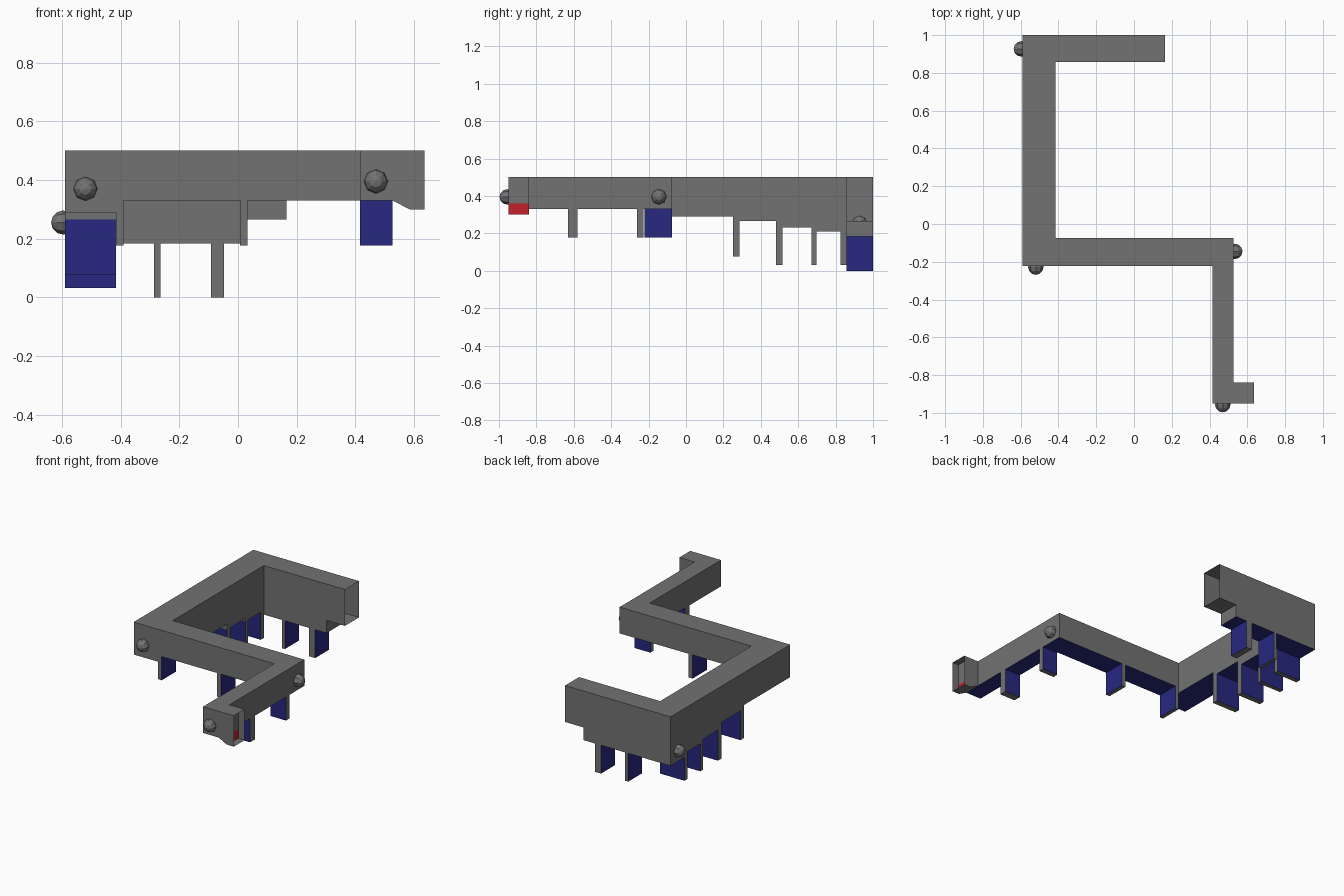
import bpy, bmesh, math
from mathutils import Vector, Matrix

if "Cube" in bpy.data.objects:
    bpy.data.objects.remove(bpy.data.objects["Cube"])

TOP = 0.5


def material(name, rgb):
    m = bpy.data.materials.new(name)
    m.diffuse_color = (*rgb, 1)
    m.use_nodes = True
    m.node_tree.nodes["Principled BSDF"].inputs["Base Color"].default_value = m.diffuse_color
    return m


GREY = material("grey_metal", (0.17, 0.17, 0.17))
BLUE = material("dark_blue", (0.021, 0.021, 0.22))
RED = material("red", (0.55, 0.015, 0.025))


def finish(bm, name, mats):
    me = bpy.data.meshes.new(name)
    bm.to_mesh(me)
    bm.free()
    for m in mats:
        me.materials.append(m)
    ob = bpy.data.objects.new(name, me)
    bpy.context.collection.objects.link(ob)
    return ob


def quad(bm, pts, outward, mat=0):
    """Add a face wound so that its normal points outward."""
    f = bm.faces.new([bm.verts.new(p) for p in pts])
    f.normal_update()
    if f.normal.dot(Vector(outward)) < 0:
        f.normal_flip()
    f.material_index = mat


def section(bm, x0, x1, y0, y1, z, floor=1, **walls):
    """Roof, floor and side walls. N/S/E/W = wall top height, 0 leaves it open."""
    for h, n, m in ((TOP, 1, 0), (z, -1, floor)):
        quad(bm, [(x0, y0, h), (x1, y0, h), (x1, y1, h), (x0, y1, h)], (0, 0, n), m)
    sides = {"N": ((x0, y1), (x1, y1), (0, 1, 0)), "S": ((x0, y0), (x1, y0), (0, -1, 0)),
             "E": ((x1, y0), (x1, y1), (1, 0, 0)), "W": ((x0, y0), (x0, y1), (-1, 0, 0))}
    for key, (a, b, n) in sides.items():
        h = walls.get(key, TOP)
        if h > z:
            quad(bm, [(*a, z), (*b, z), (*b, h), (*a, h)], n)


# zigzag duct with a stepped underside
L0, L1 = -0.59, -0.415      # long run in x
R0, R1 = 0.415, 0.527       # short run in x
C0, C1 = -0.222, -0.075     # cross run in y
B0, B1 = 0.857, 1.0         # back run in y
F0, F1 = -0.95, -0.84       # nose in y
bm = bmesh.new()
section(bm, 0.033, 0.165, B0, B1, 0.265, floor=0, E=0, W=0)
section(bm, L1, 0.033, B0, B1, 0.183, E=0.265, W=0)
section(bm, L0, L1, B0, B1, 0.183, E=0, S=0.21)
section(bm, L0, L1, 0.67, B0, 0.21, N=0, S=0.23)
section(bm, L0, L1, 0.48, 0.67, 0.23, N=0, S=0.265)
section(bm, L0, L1, 0.25, 0.48, 0.265, N=0, S=0.29)
section(bm, L0, L1, C1, 0.25, 0.29, N=0, S=0)
section(bm, L0, L1, C0, C1, 0.29, N=0, E=0.33)
section(bm, L1, R0, C0, C1, 0.33, E=0, W=0)
section(bm, R0, R1, C0, C1, 0.33, S=0, W=0)
section(bm, R0, R1, F1, C0, 0.33, N=0, S=0)
section(bm, R0, R1, F0, F1, 0.33, N=0, E=0)
bmesh.ops.remove_doubles(bm, verts=bm.verts, dist=0.0005)
finish(bm, "duct_body", [GREY, BLUE])

# open nose with a sloped chin
bm = bmesh.new()
profile = [(R1, TOP), (R1, 0.33), (0.585, 0.30), (0.635, 0.30), (0.635, TOP)]
for y, n in ((F0, -1), (F1, 1)):
    quad(bm, [(x, y, z) for x, z in profile], (0, n, 0))
for i, n in ((0, 0), (1, -1), (2, -1), (4, 1)):
    if n:
        (xa, za), (xb, zb) = profile[i], profile[(i + 1) % 5]
        quad(bm, [(xa, F0, za), (xb, F0, zb), (xb, F1, zb), (xa, F1, za)], (0, 0, n))
# wall inside the nose, above the red panel
quad(bm, [(0.59, F0, 0.36), (0.59, F1, 0.36), (0.59, F1, TOP), (0.59, F0, TOP)], (1, 0, 0))
finish(bm, "nose", [GREY])

bm = bmesh.new()
quad(bm, [(0.59, F0, 0.301), (0.59, F1, 0.301), (0.59, F1, 0.36), (0.59, F0, 0.36)], (1, 0, 0))
finish(bm, "nose_panel", [RED])


def leg(name, x0, x1, y0, y1, z0, z1):
    """Flat leg: wide faces blue, thin edges grey."""
    bm = bmesh.new()
    size = Vector((x1 - x0, y1 - y0, z1 - z0))
    mid = Vector((x0 + x1, y0 + y1, z0 + z1)) / 2
    bmesh.ops.create_cube(bm, size=1, matrix=Matrix.Translation(mid) @ Matrix.Diagonal((*size, 1)))
    thin = 0 if size.x < size.y else 1
    for f in bm.faces:
        f.normal_update()
        f.material_index = 1 if abs(f.normal[thin]) > 0.5 else 0
    finish(bm, name, [GREY, BLUE])


for i, (a, b) in enumerate([(-0.287, -0.265), (-0.092, -0.048)]):
    leg(f"back_leg_{i}", a, b, B0, B1, 0, 0.183)
for i, (a, b, z0, z1) in enumerate([(0.25, 0.287, 0.077, 0.265), (0.48, 0.517, 0.032, 0.23),
                                    (0.67, 0.697, 0.032, 0.21), (0.825, 0.857, 0.032, 0.21)]):
    leg(f"long_run_leg_{i}", L0, L1, a, b, z0, z1)
for i, (a, b) in enumerate([(-0.415, -0.39), (0.006, 0.033)]):
    leg(f"cross_leg_{i}", a, b, C0, C1, 0.177, 0.33)
for i, (a, b) in enumerate([(-0.63, -0.58), (-0.262, -0.228)]):
    leg(f"front_leg_{i}", R0, R1, a, b, 0.177, 0.33)

# faceted knobs at the corners, pole pointing outward
knobs = [((-0.52, C0, 0.37), (0, -1, 0)), ((0.47, F0, 0.395), (0, -1, 0)),
         ((R1, -0.145, 0.395), (1, 0, 0)), ((L0, 0.927, 0.255), (-1, 0, 0))]
for i, (pos, d) in enumerate(knobs):
    bm = bmesh.new()
    rot = Vector(d).to_track_quat("Z", "Y").to_matrix().to_4x4()
    mat = Matrix.Translation(Vector(pos) + 0.006 * Vector(d)) @ rot
    bmesh.ops.create_uvsphere(bm, u_segments=8, v_segments=6, radius=0.041, matrix=mat)
    finish(bm, f"corner_knob_{i}", [GREY])
